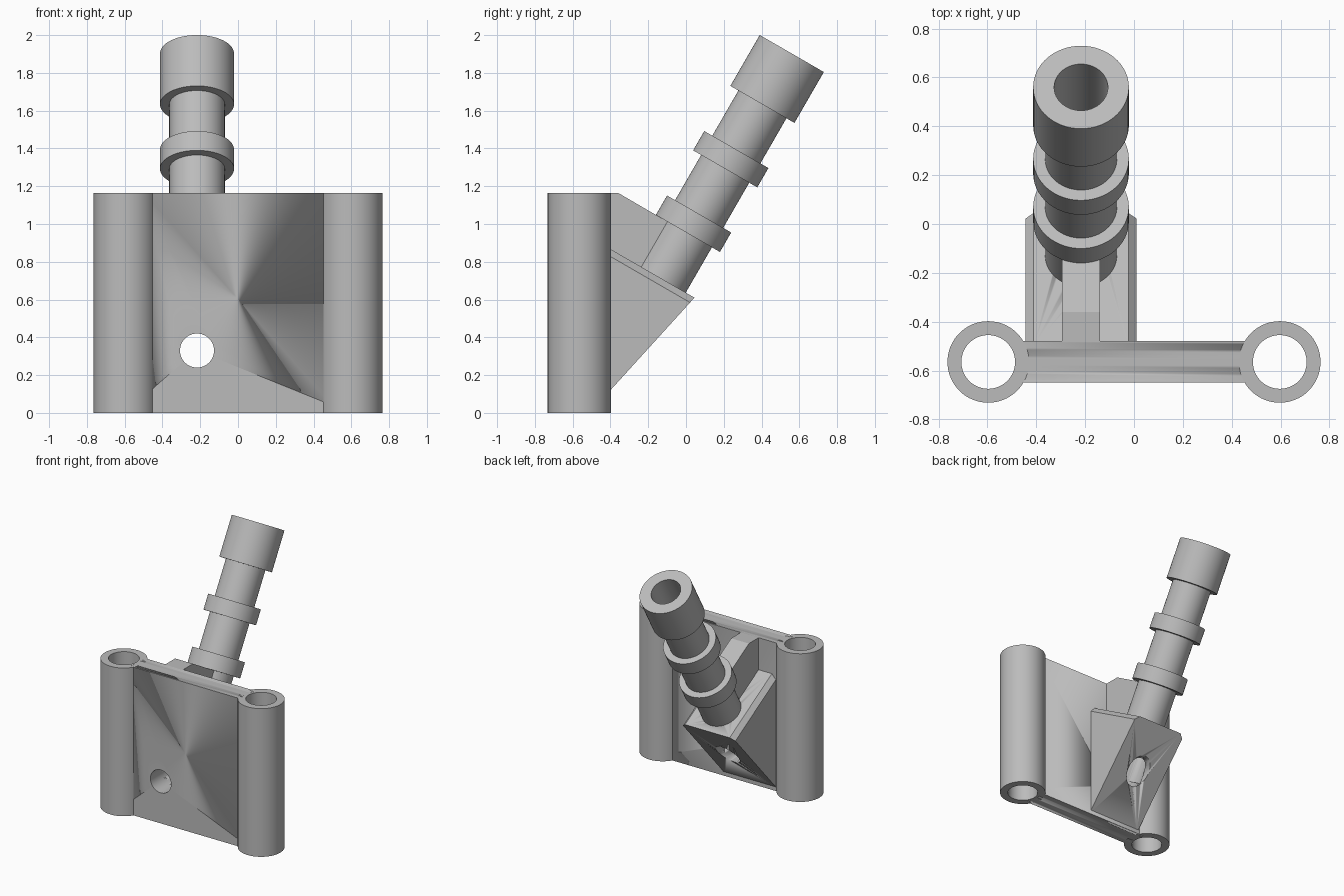
import bpy, bmesh, math
from mathutils import Vector, Matrix

if "Cube" in bpy.data.objects:
    bpy.data.objects.remove(bpy.data.objects["Cube"])

grey = bpy.data.materials.new("plain grey")
grey.diffuse_color = (0.5, 0.5, 0.5, 1)
grey.use_nodes = True
grey.node_tree.nodes["Principled BSDF"].inputs["Base Color"].default_value = grey.diffuse_color

H = 1.165                                     # mount height
PIN_X, PIN_Y = 0.597, -0.565                  # hinge barrel centres
NX = -0.217                                   # nozzle centre line
TIP = Vector((NX, 0.56, 1.9025))              # centre of the nozzle mouth
AXIS = Vector((0, 0.5, math.sqrt(0.75)))      # nozzle leans back 30 degrees
TILT = Matrix.Rotation(math.radians(-30), 4, 'X')


def finish(name, bm, smooth=True):
    bmesh.ops.recalc_face_normals(bm, faces=bm.faces)
    me = bpy.data.meshes.new(name)
    bm.to_mesh(me)
    bm.free()
    me.materials.append(grey)
    ob = bpy.data.objects.new(name, me)
    bpy.context.collection.objects.link(ob)
    if smooth:
        bpy.ops.object.select_all(action='DESELECT')
        ob.select_set(True)
        bpy.context.view_layer.objects.active = ob
        bpy.ops.object.shade_smooth_by_angle(angle=math.radians(30))
    return ob


def lathe(name, profile, matrix, steps=64):
    """Spin a closed (radius, height) outline about z, then place it."""
    bm = bmesh.new()
    rings = []
    for i in range(steps):
        a = math.tau * i / steps
        rings.append([bm.verts.new((r * math.cos(a), r * math.sin(a), z)) for r, z in profile])
    n = len(profile)
    for i in range(steps):
        a, b = rings[i], rings[(i + 1) % steps]
        for j in range(n):
            k = (j + 1) % n
            bm.faces.new((a[j], b[j], b[k], a[k]))
    bm.transform(matrix)
    return finish(name, bm)


def side_prism(outline, x0, x1):
    """Extrude a (y, z) outline across x."""
    bm = bmesh.new()
    face = bm.faces.new([bm.verts.new((x0, y, z)) for y, z in outline])
    ext = bmesh.ops.extrude_face_region(bm, geom=[face])
    moved = [v for v in ext["geom"] if isinstance(v, bmesh.types.BMVert)]
    bmesh.ops.translate(bm, verts=moved, vec=(x1 - x0, 0, 0))
    return bm


def cutter(name, radius, length, matrix):
    bm = bmesh.new()
    bmesh.ops.create_cone(bm, cap_ends=True, segments=64, radius1=radius,
                          radius2=radius, depth=length, matrix=matrix)
    ob = finish(name, bm)
    ob.hide_render = True
    ob.hide_viewport = True
    ob.display_type = 'WIRE'
    return ob


def cut(ob, *tools):
    for t in tools:
        m = ob.modifiers.new("cut", 'BOOLEAN')
        m.operation, m.solver, m.object = 'DIFFERENCE', 'EXACT', t


# Hinge barrels at both sides, with the cutters that keep their bores clear
pin_cutters = []
for side, x in (("left", -PIN_X), ("right", PIN_X)):
    lathe(side + "_barrel", [(0.11, 0), (0.167, 0), (0.167, H), (0.11, H)],
          Matrix.Translation((x, PIN_Y, 0)))
    pin_cutters.append(cutter(side + "_pin_cutter", 0.13, 3, Matrix.Translation((x, PIN_Y, H / 2))))

# Inlet hole through the plate and block; bore running down from the nozzle
inlet = cutter("inlet_cutter", 0.09, 1.4,
               Matrix.Translation((NX, -0.4, 0.33)) @ Matrix.Rotation(math.pi / 2, 4, 'X'))
bore = cutter("bore_cutter", 0.11, 0.54, Matrix.Translation(TIP - AXIS * 1.55) @ TILT)

# Flat plate between the barrels
plate = finish("plate", side_prism([(-0.65, 0), (-0.48, 0), (-0.48, H), (-0.65, H)],
                                   -PIN_X, PIN_X))
cut(plate, inlet, *pin_cutters)

# Wedge block with chamfered long edges on its sloping top
bm = side_prism([(-0.5, 0.01), (0.045, 0.61), (-0.5, 0.925)], -0.445, 0.011)
bm.edges.ensure_lookup_table()
long_edges = [e for e in bm.edges
              if abs(e.verts[0].co.x - e.verts[1].co.x) < 1e-5
              and min(v.co.z for v in e.verts) > 0.5]
bmesh.ops.bevel(bm, geom=long_edges, offset=0.034, segments=1, affect='EDGES')
block = finish("wedge_block", bm)
cut(block, bore, inlet)

# Rib bracing the nozzle against the plate
finish("rib", side_prism([(-0.5, H), (-0.36, H), (-0.094, 1.01), (-0.239, 0.759), (-0.5, 0.9)],
                         -0.295, -0.14), smooth=False)

# Hollow nozzle with two collars and a wide mouth
R, C, B = 0.147, 0.196, 0.11
lathe("nozzle", [(B, 0), (C, 0), (C, -0.311), (R, -0.311), (R, -0.587), (C, -0.587),
                 (C, -0.705), (R, -0.705), (R, -0.981), (C, -0.981), (C, -1.10),
                 (R, -1.10), (R, -1.385), (B, -1.385)], Matrix.Translation(TIP) @ TILT)
